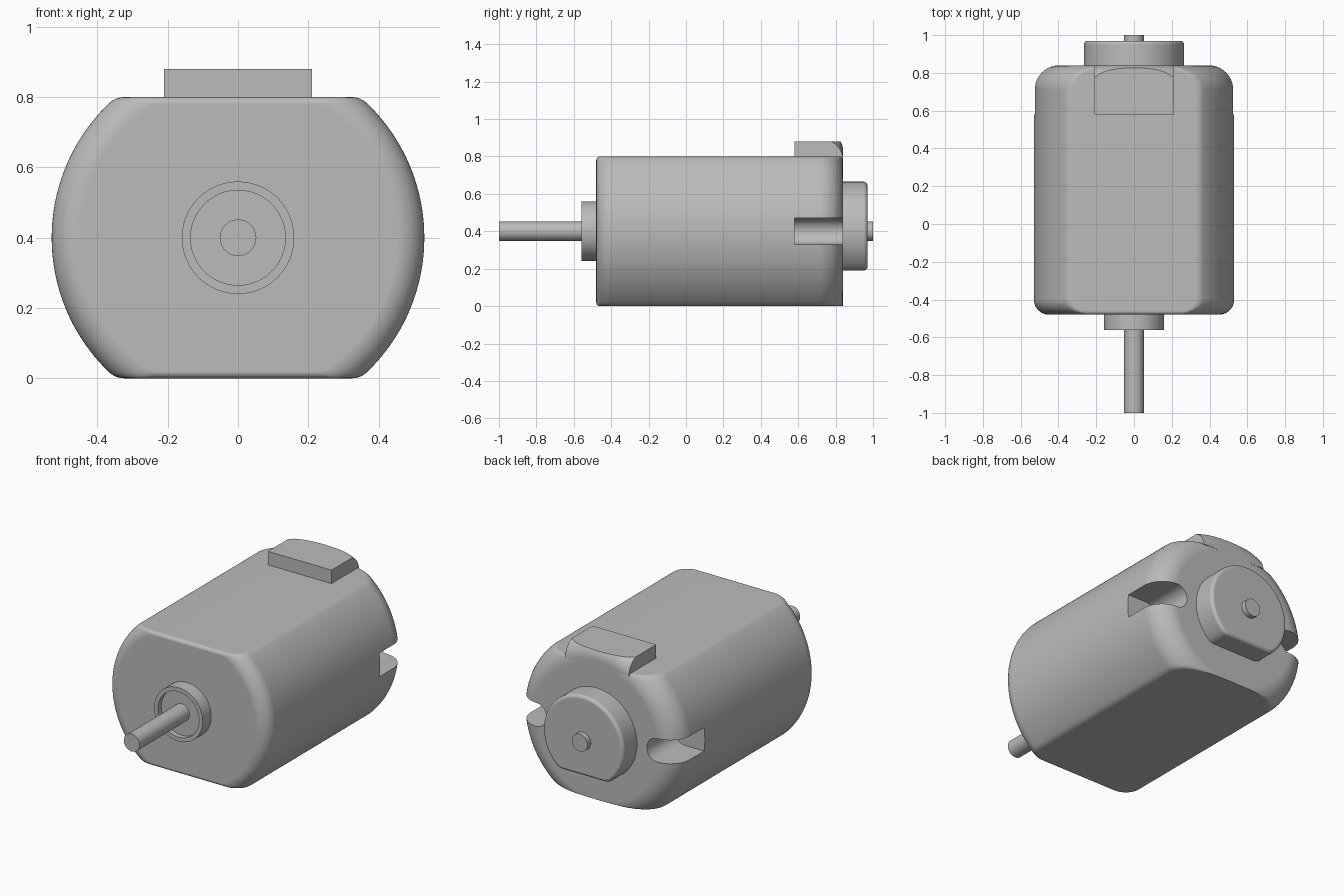
import bpy, bmesh
from math import sin, cos, pi, asin, sqrt, hypot, radians
from mathutils import Vector

CZ = 0.4  # height of the shaft axis

if "Cube" in bpy.data.objects:
    bpy.data.objects.remove(bpy.data.objects["Cube"], do_unlink=True)

grey = bpy.data.materials.new("metal_grey")
grey.use_nodes = True
colour = (0.5, 0.5, 0.5, 1)
grey.diffuse_color = colour
grey.node_tree.nodes["Principled BSDF"].inputs["Base Color"].default_value = colour


def loft(name, rings):
    """Skin a list of equal closed rings and cap both ends."""
    bm = bmesh.new()
    rows = [[bm.verts.new(p) for p in ring] for ring in rings]
    n = len(rows[0])
    for a, b in zip(rows, rows[1:]):
        for i in range(n):
            j = (i + 1) % n
            bm.faces.new((a[i], a[j], b[j], b[i]))
    bm.faces.new(rows[0])
    bm.faces.new(rows[-1])
    bmesh.ops.remove_doubles(bm, verts=bm.verts, dist=0.0002)
    bmesh.ops.recalc_face_normals(bm, faces=bm.faces)
    mesh = bpy.data.meshes.new(name)
    bm.to_mesh(mesh)
    bm.free()
    mesh.materials.append(grey)
    obj = bpy.data.objects.new(name, mesh)
    bpy.context.collection.objects.link(obj)
    return obj


def select(obj):
    bpy.ops.object.select_all(action="DESELECT")
    obj.select_set(True)
    bpy.context.view_layer.objects.active = obj


def smooth(obj):
    select(obj)
    bpy.ops.object.shade_smooth_by_angle(angle=radians(30))
    obj.modifiers.new("clean_normals", "WEIGHTED_NORMAL").keep_sharp = True


def circle(y, r, n=48):
    return [(r * cos(2 * pi * i / n), y, CZ + r * sin(2 * pi * i / n)) for i in range(n)]


def corner(r, h):
    """Softened corner where a circle meets a flat at height h."""
    x = sqrt(max(r * r - h * h, 0))
    soft = min(0.025, x * 0.3)
    t = asin(min(h / r, 1)) - soft / r
    a, b, c = Vector((r * cos(t), r * sin(t))), Vector((x, h)), Vector((x - soft, h))
    return t, [a * (1 - k) ** 2 + b * 2 * k * (1 - k) + c * k * k for k in (0.25, 0.5, 0.75, 1)]


def flatted(y, r, low, high, n=40):
    """Circle cut by flats below and above the axis."""
    t0, bottom = corner(r, low)
    t1, top = corner(r, high)
    side = [(p.x, -p.y) for p in reversed(bottom)]
    side += [(r * cos(t), r * sin(t)) for t in (-t0 + (t0 + t1) * i / n for i in range(n + 1))]
    side += [(p.x, p.y) for p in top]
    side += [(-x, z) for x, z in reversed(side)]
    return [(x, y, CZ + z) for x, z in side]


# Motor can: round sides with wide end fillets, flat top and bottom
R, H, FRONT, BACK = 0.53, 0.4, -0.48, 0.84
STEPS = 12
rings = []
for i in range(STEPS, -1, -1):
    t = pi / 2 * i / STEPS
    y = FRONT + 0.08 * (1 - sin(t))
    depth = max(0, FRONT + 0.02 - y)
    h = H - 0.02 + sqrt(max(0, 0.02 ** 2 - depth ** 2))
    rings.append(flatted(y, R - 0.08 * (1 - cos(t)), h, h))
for i in range(STEPS + 1):
    t = pi / 2 * i / STEPS
    rings.append(flatted(BACK - 0.13 * (1 - sin(t)), R - 0.128 * (1 - cos(t)), H, H))
can = loft("motor_can", rings)

# Round-ended terminal slots cut into both sides at the back
for s in (-1, 1):
    outline = [(0.6, -0.07), (0.6, 0.07)]
    outline += [(0.4 - 0.07 * sin(pi * i / 20), 0.07 * cos(pi * i / 20)) for i in range(21)]
    cutter = loft("slot_cutter", [[(s * x, y, CZ + z) for x, z in outline] for y in (0.58, 0.95)])
    cutter.hide_render = True
    cut = can.modifiers.new("slot", "BOOLEAN")
    cut.operation, cut.solver, cut.object = "DIFFERENCE", "EXACT", cutter
    select(can)
    bpy.ops.object.modifier_apply(modifier=cut.name)
    bpy.data.objects.remove(cutter, do_unlink=True)
smooth(can)

# Raised tab on top, its back end following the fillet of the can
rings = []
for i in range(17):
    x = -0.21 + 0.42 * i / 16
    ring = [(x, 0.58, 0.79), (x, 0.58, 0.88)]
    for k in range(9):
        z = 0.88 - 0.09 * k / 8
        over = max(0, hypot(x, z - CZ) - 0.43)
        ring.append((x, 0.74 + sqrt(max(0, 0.01 - over ** 2)), z))
    rings.append(ring)
smooth(loft("top_tab", rings))

# Rear bearing housing with a flat underside and a rounded rim
rings = [flatted(0.8, 0.265, 0.21, 0.265)]
for i in range(7):
    t = pi / 2 * i / 6
    inset = 0.02 * (1 - cos(t))
    rings.append(flatted(0.95 + 0.02 * sin(t), 0.265 - inset, 0.21 - inset, 0.265 - inset))
smooth(loft("rear_bearing_housing", rings))

# Front bearing collar with a shallow recess
collar = [(-0.44, 0.16), (-0.56, 0.16), (-0.56, 0.135), (-0.53, 0.135)]
smooth(loft("front_bearing_collar", [circle(y, r) for y, r in collar]))

# Shaft running through the motor
smooth(loft("shaft", [circle(y, 0.052) for y in (-1, 1)]))
